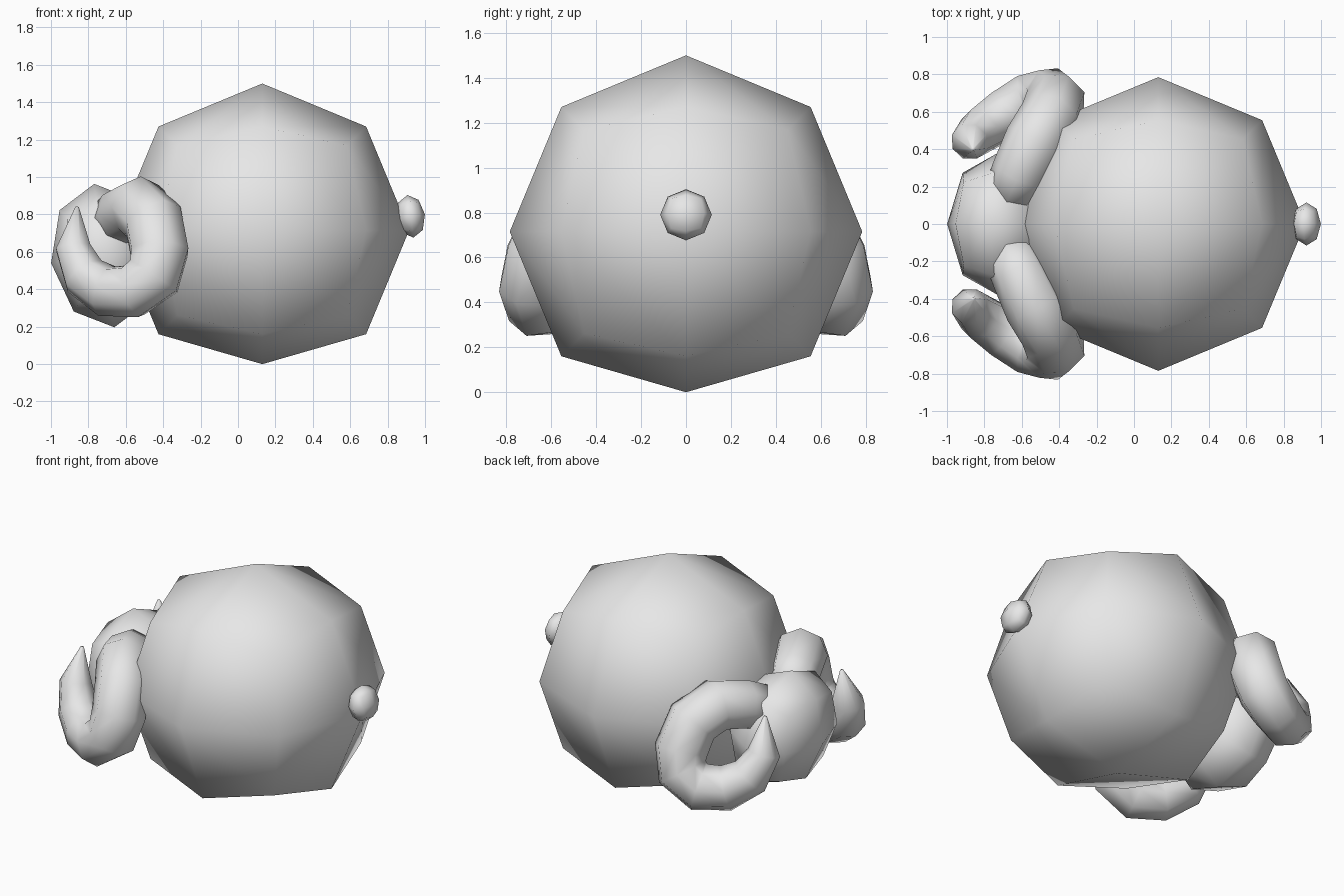
import bpy, bmesh, math
from mathutils import Vector, Matrix

if "Cube" in bpy.data.objects:
    bpy.data.objects.remove(bpy.data.objects["Cube"], do_unlink=True)

grey = bpy.data.materials.new("plain_grey")
grey.use_nodes = True
GREY = (0.8, 0.8, 0.8, 1.0)
grey.diffuse_color = GREY
grey.node_tree.nodes["Principled BSDF"].inputs["Base Color"].default_value = GREY


def finish(bm, name):
    """Turn a bmesh into a smooth grey object."""
    bmesh.ops.recalc_face_normals(bm, faces=bm.faces)
    mesh = bpy.data.meshes.new(name)
    for f in bm.faces:
        f.smooth = True
    bm.to_mesh(mesh)
    bm.free()
    mesh.materials.append(grey)
    obj = bpy.data.objects.new(name, mesh)
    bpy.context.collection.objects.link(obj)
    return obj


def box_ball(name, centre, radii, tilt=0.0, floor=-1.0):
    """Cube split once per side and pushed out to a ball; tilt is about y."""
    bm = bmesh.new()
    bmesh.ops.create_cube(bm, size=2)
    bmesh.ops.subdivide_edges(bm, edges=bm.edges[:], cuts=1, use_grid_fill=True)
    place = (Matrix.Translation(centre) @ Matrix.Rotation(math.radians(tilt), 4, 'Y')
             @ Matrix.Diagonal((*radii, 1)))
    for v in bm.verts:
        v.co.normalize()
        v.co.z = max(v.co.z, floor)
        v.co = place @ v.co
    return finish(bm, name)


# Round body (slightly flattened underneath), head and tail
box_ball("body", (0.13, 0, 0.715), (0.785, 0.785, 0.785), floor=-0.911)
box_ball("head", (-0.715, 0, 0.58), (0.287, 0.387, 0.387), tilt=-8)
box_ball("tail", (0.922, 0, 0.79), (0.078, 0.115, 0.115), tilt=-8)

# Horn path on the +y side: x, y, z, thickness
HORN = [
    (-0.68, 0.12, 0.74, 0.14),
    (-0.61, 0.27, 0.80, 0.155),
    (-0.53, 0.44, 0.84, 0.165),
    (-0.45, 0.57, 0.76, 0.165),
    (-0.42, 0.65, 0.60, 0.165),
    (-0.45, 0.68, 0.47, 0.16),
    (-0.56, 0.66, 0.39, 0.15),
    (-0.70, 0.58, 0.39, 0.14),
    (-0.82, 0.50, 0.47, 0.125),
    (-0.88, 0.44, 0.62, 0.10),
    (-0.86, 0.40, 0.84, 0.01),
]


def horn(name, side, sides=8):
    """Tapered tube swept along the horn path, frame carried from ring to ring."""
    bm = bmesh.new()
    pts = [Vector((x, y * side, z)) for x, y, z, r in HORN]
    rings, old_t, ref = [], None, Vector((0, 0, 1))
    for i, p in enumerate(pts):
        t = (pts[min(i + 1, len(pts) - 1)] - pts[max(i - 1, 0)]).normalized()
        if old_t:
            ref = old_t.rotation_difference(t) @ ref
        ref = (ref - t * ref.dot(t)).normalized()
        cross, old_t, r = t.cross(ref), t, HORN[i][3]
        ring = []
        for k in range(sides):
            a = math.tau * k / sides
            ring.append(bm.verts.new(p + (ref * math.cos(a) + cross * math.sin(a)) * r))
        rings.append(ring)
    for a, b in zip(rings, rings[1:]):
        for k in range(sides):
            m = (k + 1) % sides
            bm.faces.new((a[k], a[m], b[m], b[k]))
    bm.faces.new(rings[0])
    bm.faces.new(rings[-1])
    return finish(bm, name)


horn("left_horn", 1)
horn("right_horn", -1)
